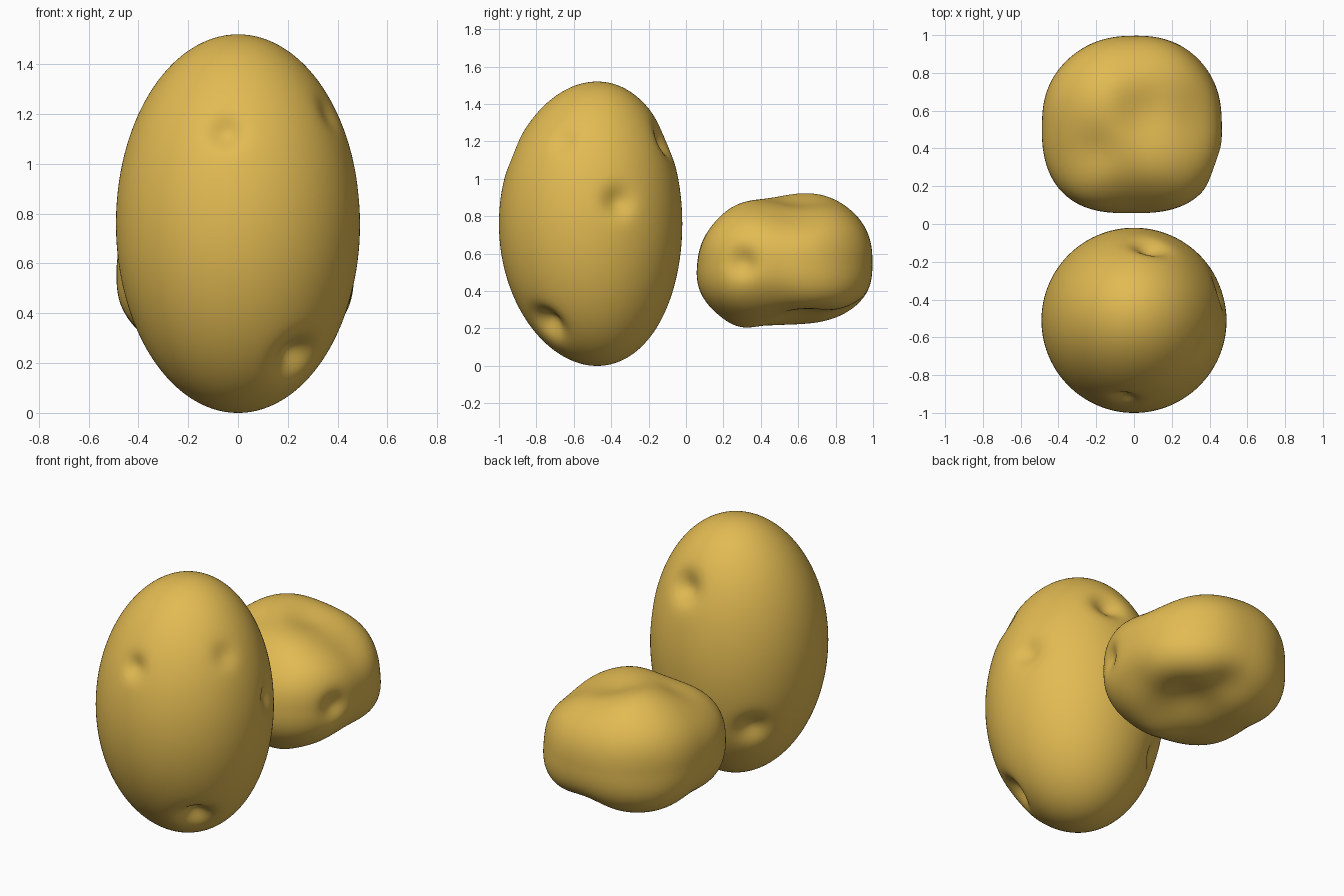
import bpy, bmesh
from math import exp
from mathutils import Vector

cube = bpy.data.objects.get("Cube")
if cube:
    bpy.data.objects.remove(cube, do_unlink=True)

# Golden skin shared by both potatoes
skin = bpy.data.materials.new("golden_skin")
skin.use_nodes = True
COLOUR = (0.76, 0.495, 0.085, 1)
skin.diffuse_color = COLOUR
skin.node_tree.nodes["Principled BSDF"].inputs["Base Color"].default_value = COLOUR


def potato(name, centre, radii, power, bend, lumps):
    """Rounded-box ellipsoid with poles bent back; each lump is (point, radius, depth) along the normal."""
    centre, radii = Vector(centre), Vector(radii)
    marks = []
    for point, radius, depth in lumps:
        p = Vector(point)
        d = p - centre
        normal = Vector([d[i] / radii[i] ** 2 for i in range(3)]).normalized()
        marks.append((p, normal, radius, depth))
    bm = bmesh.new()
    bmesh.ops.create_icosphere(bm, subdivisions=7, radius=1)
    for v in bm.verts:
        size = sum(abs(c) ** power for c in v.co) ** (1 / power)
        unit = v.co / size
        base = centre + Vector([c * r for c, r in zip(unit, radii)])
        v.co = base.copy()
        for p, normal, radius, depth in marks:
            v.co -= normal * depth * exp(-((base - p).length / radius) ** 2)
        v.co.y += bend * unit.z ** 2
    for f in bm.faces:
        f.smooth = True
    mesh = bpy.data.meshes.new(name)
    bm.to_mesh(mesh)
    bm.free()
    mesh.materials.append(skin)
    obj = bpy.data.objects.new(name, mesh)
    bpy.context.collection.objects.link(obj)


# Tall potato standing on end, with small round eyes
potato("tall_potato", (0, -0.51, 0.76), (0.49, 0.49, 0.76), 2, 0.035, [
    ((-0.05, -0.94, 1.13), 0.065, 0.035),
    ((0.36, -0.66, 1.2), 0.07, 0.018),
    ((0.47, -0.36, 0.88), 0.08, 0.04),
    ((0.24, -0.76, 0.22), 0.085, 0.075),
    ((0.08, -0.14, 1.2), 0.085, 0.06),
    ((-0.31, -0.2, 0.42), 0.085, 0.045),
])

# Squat lumpy potato behind, with broad hollows and a raised crown
potato("squat_potato", (-0.01, 0.525, 0.55), (0.48, 0.475, 0.34), 2.55, 0, [
    # side eye
    ((0.46, 0.29, 0.55), 0.08, 0.04),
    # crown, its hollows and the front shoulder
    ((0.06, 0.6, 0.89), 0.15, 0.04),
    ((-0.2, 0.38, 0.88), 0.12, 0.02),
    ((0.35, 0.6, 0.85), 0.2, 0.04),
    ((-0.13, 0.66, 0.88), 0.25, -0.05),
    ((-0.38, 0.33, 0.82), 0.18, 0.02),
    ((0.1, 0.28, 0.82), 0.15, -0.015),
    ((0.0, 0.1, 0.76), 0.22, 0.035),
    # hollow underside and the foot in front of it
    ((0.16, 0.63, 0.21), 0.19, 0.08),
    ((0.05, 0.86, 0.26), 0.13, 0.03),
    ((0.08, 0.29, 0.2), 0.14, -0.03),
    # tapered sides and rear corners
    ((0.42, 0.45, 0.33), 0.17, 0.02),
    ((-0.4, 0.5, 0.29), 0.15, 0.02),
    ((0.4, 0.9, 0.65), 0.25, 0.03),
    ((-0.35, 0.88, 0.55), 0.25, 0.03),
])
